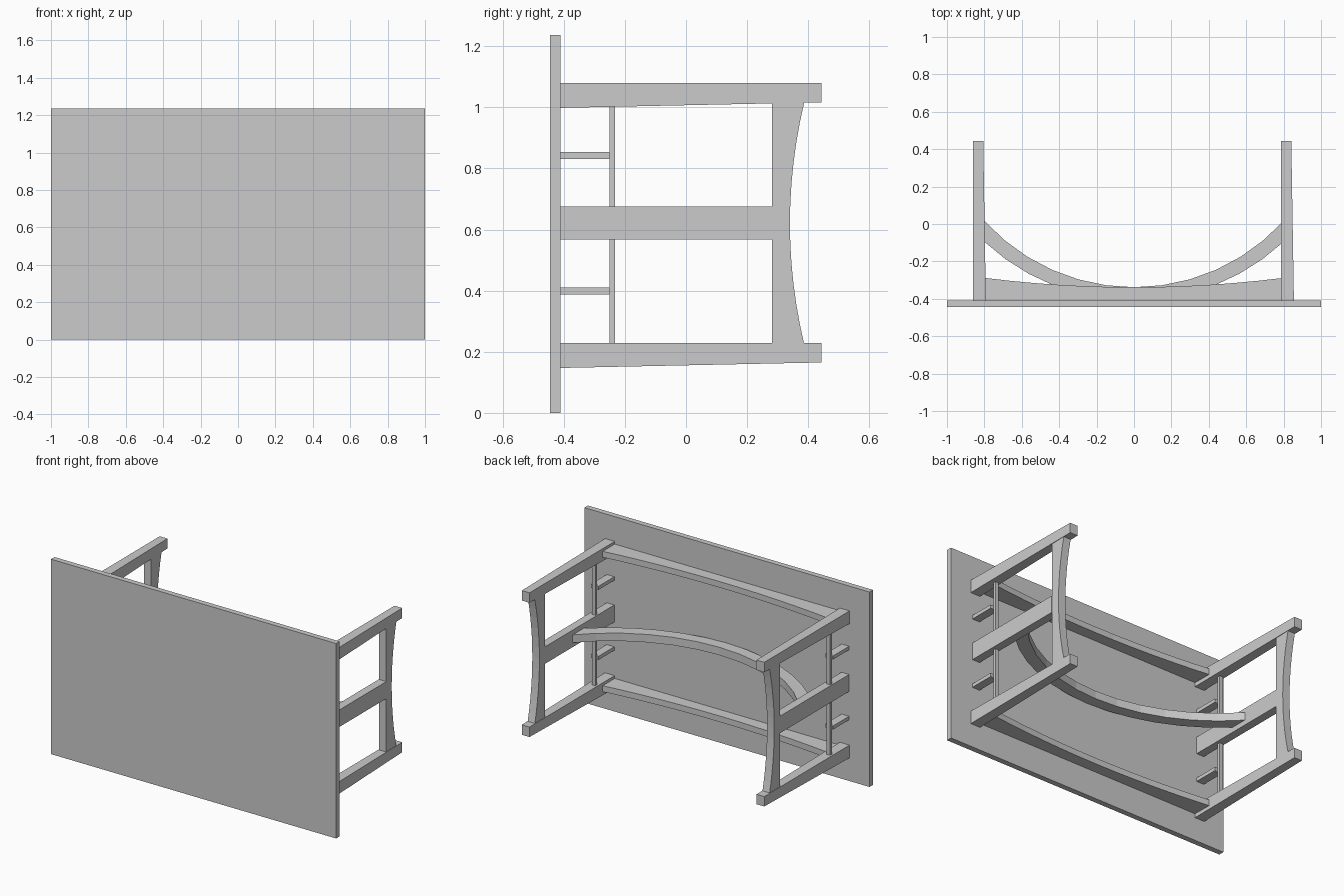
import bpy, math

if "Cube" in bpy.data.objects:
    bpy.data.objects.remove(bpy.data.objects["Cube"])

def prism(name, pts, axis, a0, a1):
    """Extrude a 2D profile along axis: 'x' takes (y,z), 'z' takes (x,y)."""
    def to3(p, a):
        return (a, p[0], p[1]) if axis == 'x' else (p[0], p[1], a)
    n = len(pts)
    verts = [to3(p, a0) for p in pts] + [to3(p, a1) for p in pts]
    faces = [tuple(range(n))[::-1], tuple(range(n, 2 * n))]
    faces += [(i, (i + 1) % n, n + (i + 1) % n, n + i) for i in range(n)]
    return make(name, verts, faces)

def make(name, verts, faces):
    import bmesh
    me = bpy.data.meshes.new(name)
    me.from_pydata(verts, [], faces)
    bm = bmesh.new()
    bm.from_mesh(me)
    bmesh.ops.recalc_face_normals(bm, faces=bm.faces)
    bm.to_mesh(me)
    bm.free()
    ob = bpy.data.objects.new(name, me)
    bpy.context.collection.objects.link(ob)
    return ob

def box(name, x0, x1, y0, y1, z0, z1):
    return prism(name, [(x0, y0), (x1, y0), (x1, y1), (x0, y1)], 'z', z0, z1)

def leg(name, x, z):
    # tapers on the inner (+x) and lower (-z) sides towards the foot
    verts = []
    for y, w, h in ((-0.41, 0.068, 0.081), (0.444, 0.054, 0.063)):
        verts += [(x, y, z), (x + w, y, z), (x + w, y, z - h), (x, y, z - h)]
    faces = [(0, 1, 2, 3), (4, 5, 6, 7)]
    faces += [(i, (i + 1) % 4, 4 + (i + 1) % 4, 4 + i) for i in range(4)]
    return make(name, verts, faces)

N = 12
TOP_Y = -0.41          # underside of the table top
MID_Z = 0.62

# table top, lying on its long edge
box("table_top", -1, 1, -0.445, TOP_Y, 0, 1.236)

for side, x in (("left", -0.86), ("right", 0.787)):
    # tapered legs
    leg("leg_lower_" + side, x, 0.228)
    leg("leg_upper_" + side, x, 1.079)
    # end stretcher with a hollowed outer edge
    prof = [(0.282, 0.22), (0.282, 1.017)]
    for i in range(N + 1):
        t = 1 - 2 * i / N
        prof.append((0.34 + 0.047 * t * t, MID_Z + 0.397 * t))
    prism("end_stretcher_" + side, prof, 'x', x + 0.003, x + 0.053)
    # wide centre slat
    box("centre_slat_" + side, x + 0.003, x + 0.056, TOP_Y, 0.283, 0.567, 0.675)
    # thin strut and short bars
    box("thin_strut_" + side, x + 0.012, x + 0.036, -0.251, -0.232, 0.22, 1.005)
    for z in (0.387, 0.831):
        box("short_bar_" + side, x + 0.003, x + 0.056, TOP_Y, -0.25, z, z + 0.023)

# long rails with a shallow arch
for label, z in (("lower", 0.172), ("upper", 1.024)):
    prof = [(-0.8, TOP_Y), (0.8, TOP_Y)]
    for i in range(N + 1):
        t = 1 - 2 * i / N
        prof.append((0.8 * t, -0.338 + 0.05 * t * t))
    prism("long_rail_" + label, prof, 'z', z, z + 0.038)

# bowed brace between the two ends
def arc(y_mid, y_end, x_end=0.8):
    h = y_end - y_mid
    r = (x_end ** 2 + h ** 2) / (2 * h)
    a = math.asin(x_end / r)
    return [(r * math.sin(a * t), y_mid + r * (1 - math.cos(a * t)))
            for t in (-1 + 2 * i / N for i in range(N + 1))]

prism("bowed_brace", arc(-0.338, 0.017) + arc(TOP_Y, -0.095)[::-1], 'z', 0.595, 0.645)
